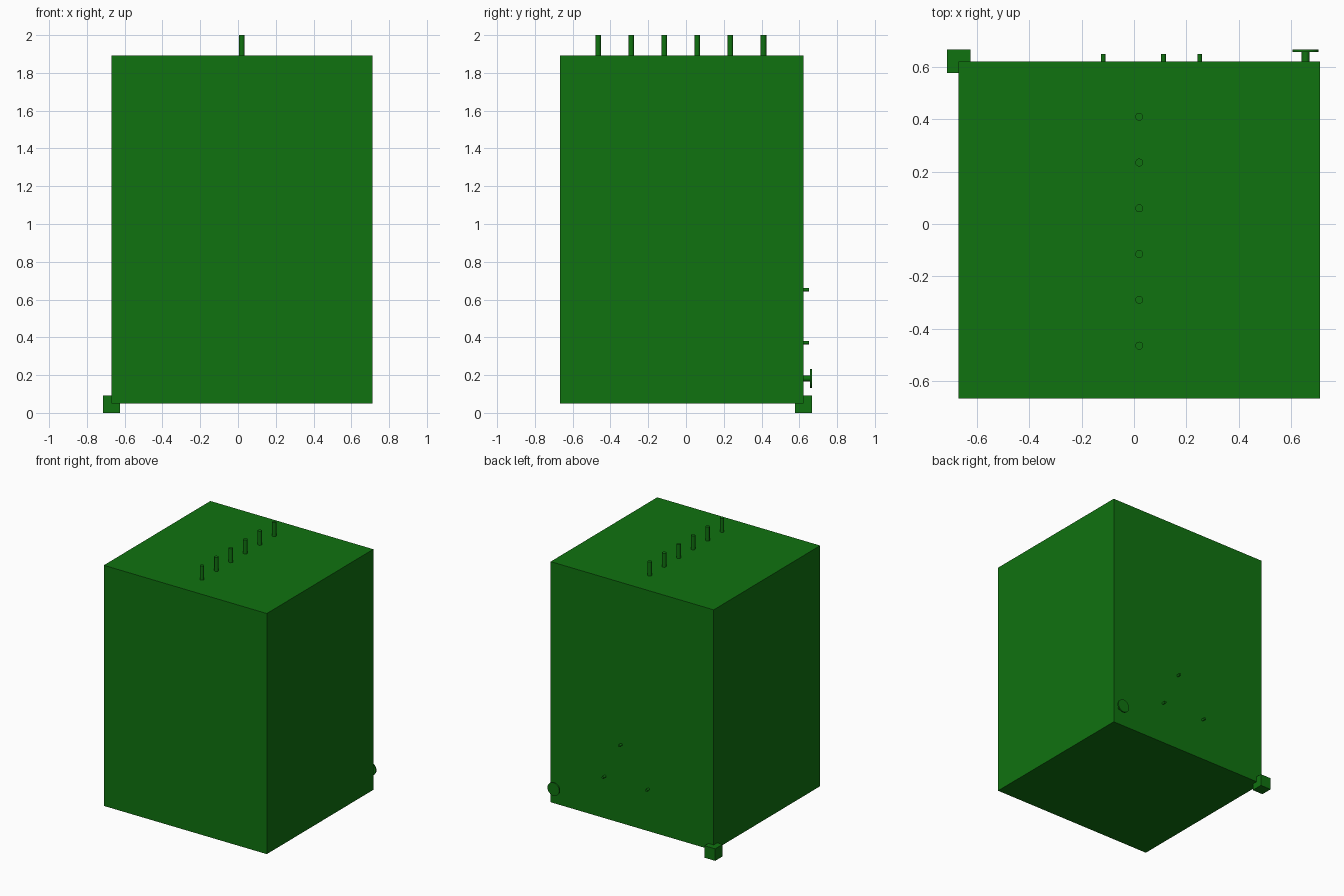
import bpy
from math import pi

cube = bpy.data.objects.get("Cube")
if cube:
    bpy.data.objects.remove(cube, do_unlink=True)

green = bpy.data.materials.new("deep_green")
green.use_nodes = True
colour = (0.005, 0.17, 0.005, 1)
green.diffuse_color = colour
green.node_tree.nodes["Principled BSDF"].inputs["Base Color"].default_value = colour


def finish(name):
    obj = bpy.context.object
    obj.name = name
    obj.data.materials.append(green)
    return obj


def box(name, low, high):
    centre = [(a + b) / 2 for a, b in zip(low, high)]
    bpy.ops.mesh.primitive_cube_add(size=1, location=centre)
    obj = finish(name)
    obj.scale = [b - a for a, b in zip(low, high)]
    bpy.ops.object.transform_apply(location=False, rotation=False, scale=True)


def rod(name, radius, length, location, rotation=(0, 0, 0)):
    bpy.ops.mesh.primitive_cylinder_add(vertices=32, radius=radius, depth=length,
                                        location=location, rotation=rotation)
    finish(name)
    bpy.ops.object.shade_smooth_by_angle()


def back_rod(name, radius, x, z, start, end):
    rod(name, radius, end - start, (x, (start + end) / 2, z), (pi / 2, 0, 0))


TOP, BACK = 1.893, 0.622

# Main cabinet and the small block on its lower back corner
box("cabinet", (-0.67, -0.667, 0.05), (0.711, BACK, TOP))
box("corner_block", (-0.715, 0.578, 0), (-0.625, 0.668, 0.092))

# Row of pins along the top
for i in range(6):
    rod(f"top_pin_{i + 1}", 0.015, 2 - TOP + 0.01,
        (0.02, -0.465 + 0.175 * i, (2 + TOP - 0.01) / 2))

# Short pegs on the back
for i, (x, z) in enumerate([(-0.118, 0.372), (0.113, 0.652), (0.251, 0.372)]):
    back_rod(f"back_peg_{i + 1}", 0.009, x, z, BACK - 0.01, 0.65)

# Round knob on the back
back_rod("knob_stem", 0.015, 0.656, 0.182, BACK - 0.01, 0.66)
back_rod("knob_disc", 0.05, 0.656, 0.182, 0.657, 0.668)
